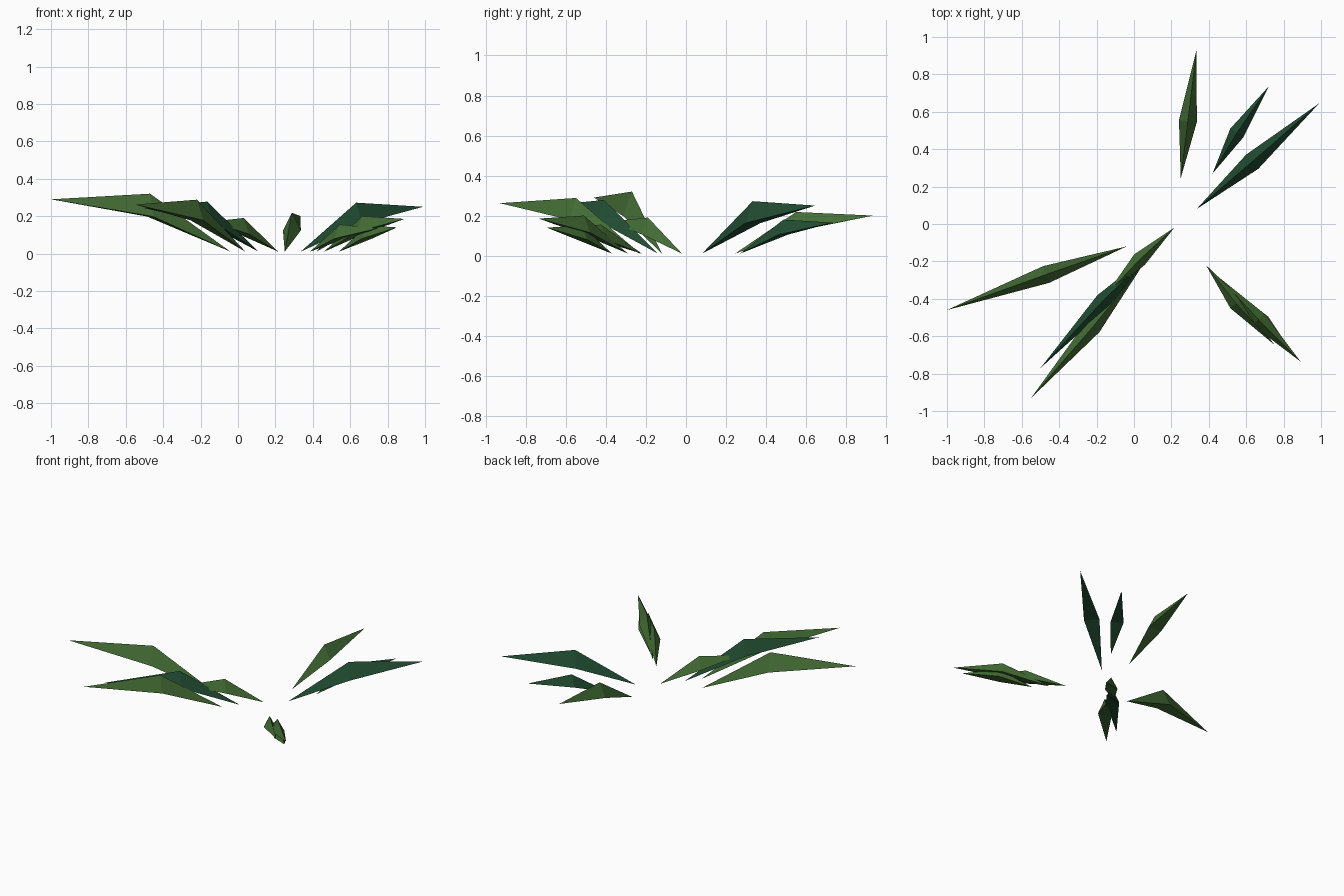
import bpy
from mathutils import Vector

if "Cube" in bpy.data.objects:
    bpy.data.objects.remove(bpy.data.objects["Cube"])


def material(name, rgb):
    m = bpy.data.materials.new(name)
    m.diffuse_color = (*rgb, 1)
    m.use_nodes = True
    m.node_tree.nodes["Principled BSDF"].inputs["Base Color"].default_value = m.diffuse_color
    return m


leaf_green = material("leaf green", (0.058, 0.156, 0.036))
deep_green = material("deep teal green", (0.016, 0.075, 0.033))


# A blade is a spindle: pointed root and tip, triangular middle with its ridge on top
def blade(name, mat, root, ridge, tip, width, depth):
    root, ridge, tip = Vector(root), Vector(ridge), Vector(tip)
    along = tip - root
    side = Vector((-along.y, along.x, 0)).normalized() * width / 2
    low = ridge - Vector((0, 0, depth))
    verts = [root, ridge, low + side, low - side, tip]
    faces = [(0, 1, 2), (0, 2, 3), (0, 3, 1), (4, 2, 1), (4, 3, 2), (4, 1, 3)]
    mesh = bpy.data.meshes.new(name)
    mesh.from_pydata(verts, [], faces)
    mesh.materials.append(mat)
    bpy.context.collection.objects.link(bpy.data.objects.new(name, mesh))


# Left and front-left blades
blade("left_blade", leaf_green, (-.04, -.12, .01), (-.47, -.27, .32), (-1, -.46, .29), .095, .122)
blade("front_left_long_blade", leaf_green, (.04, -.23, .01), (-.22, -.55, .288), (-.55, -.93, .262), .09, .11)
blade("front_left_deep_blade", deep_green, (.11, -.14, .01), (-.165, -.41, .278), (-.5, -.77, .243), .085, .105)
blade("front_left_short_blade", leaf_green, (.215, -.02, .01), (.03, -.19, .19), (-.15, -.38, .17), .08, .085)

# Back blades
blade("back_blade", leaf_green, (.25, .245, .01), (.288, .55, .218), (.335, .935, .2), .096, .095)
blade("back_right_short_blade", deep_green, (.42, .27, .01), (.55, .487, .18), (.72, .735, .165), .084, .075)
blade("back_right_long_blade", deep_green, (.335, .08, .01), (.632, .333, .272), (.99, .645, .25), .1, .11)

# Overlapping cluster at the front right
blade("front_right_inner_blade", leaf_green, (.385, -.22, .01), (.545, -.425, .155), (.75, -.645, .135), .078, .075)
blade("front_right_long_blade", leaf_green, (.46, -.29, .01), (.665, -.51, .2), (.89, -.735, .185), .088, .085)
blade("front_right_outer_blade", leaf_green, (.54, -.37, .01), (.69, -.52, .15), (.85, -.695, .14), .075, .07)
